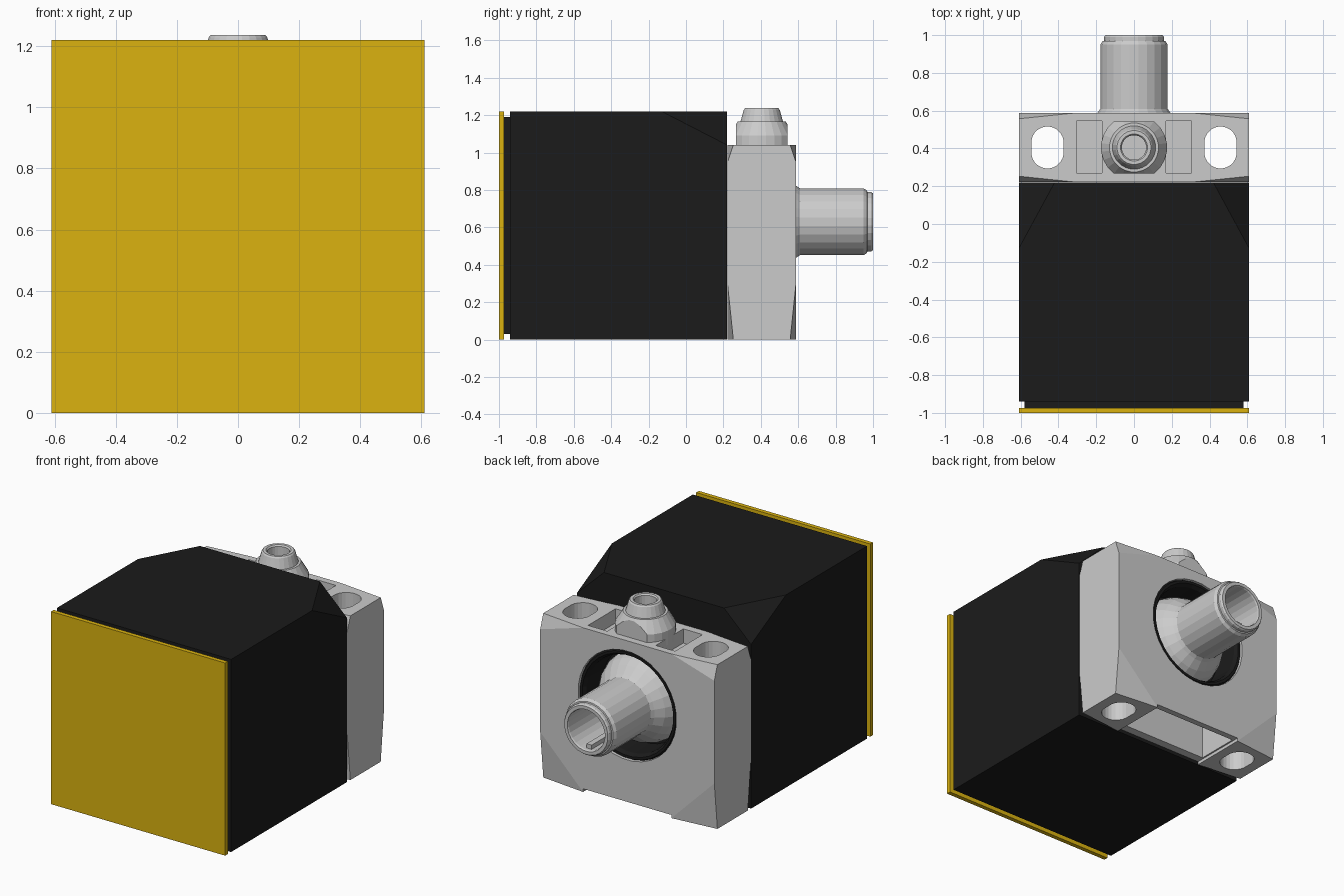
import bpy, bmesh
from math import cos, sin, pi
from itertools import product

if "Cube" in bpy.data.objects:
    bpy.data.objects.remove(bpy.data.objects["Cube"])


def material(name, rgb):
    m = bpy.data.materials.new(name)
    m.diffuse_color = (*rgb, 1)
    m.use_nodes = True
    m.node_tree.nodes["Principled BSDF"].inputs["Base Color"].default_value = m.diffuse_color
    return m


BLACK = material("black plastic", (0.011, 0.011, 0.011))
YELLOW = material("yellow plastic", (0.71, 0.45, 0.005))


def finish(name, bm, mat=None):
    bmesh.ops.recalc_face_normals(bm, faces=bm.faces)
    me = bpy.data.meshes.new(name)
    bm.to_mesh(me)
    bm.free()
    ob = bpy.data.objects.new(name, me)
    bpy.context.collection.objects.link(ob)
    if mat:
        me.materials.append(mat)
    return ob


def hull(name, points, mat=None):
    """Convex solid around a set of points."""
    bm = bmesh.new()
    for p in points:
        bm.verts.new(p)
    bmesh.ops.convex_hull(bm, input=bm.verts)
    bmesh.ops.dissolve_limit(bm, angle_limit=0.002, verts=bm.verts, edges=bm.edges)
    return finish(name, bm, mat)


def box(name, x, y, z, mat=None):
    return hull(name, product(x, y, z), mat)


def revolve(name, profile, axis, center, n=24, mat=None):
    """Turn (radius, position) pairs about the y or z axis; ends are closed."""
    bm = bmesh.new()
    rings = []
    for r, h in profile:
        ring = []
        for i in range(n):
            a = 2 * pi * (i + 0.5) / n
            u, v = r * cos(a), r * sin(a)
            ring.append(bm.verts.new((u, h, center + v) if axis == 'y' else (u, center + v, h)))
        rings.append(ring)
    for a, b in zip(rings, rings[1:]):
        for i in range(n):
            j = (i + 1) % n
            bm.faces.new((a[i], a[j], b[j], b[i]))
    bm.faces.new(rings[0])
    bm.faces.new(rings[-1])
    return finish(name, bm, mat)


def boolean(ob, cutter, op='DIFFERENCE'):
    mod = ob.modifiers.new("cut", 'BOOLEAN')
    mod.operation, mod.solver, mod.object = op, 'EXACT', cutter
    bpy.context.view_layer.objects.active = ob
    bpy.ops.object.modifier_apply(modifier=mod.name)
    bpy.data.objects.remove(cutter)


W = 0.61   # half width
CY = 0.405  # bracket centre in y
CZ = 0.63  # connector height

# Sensing face and its recessed joint
box("front_plate", (-W, W), (-1, -0.973), (0, 1.22), YELLOW)
box("joint_lip", (-0.58, 0.58), (-0.973, -0.935), (0.03, 1.19), BLACK)

# Main housing, upper rear corners cut off
pts = list(product((-W, W), (-0.94,), (0, 1.22)))
for s in (-1, 1):
    pts += [(s * W, 0.22, 0), (s * W, -0.13, 1.22), (s * 0.42, 0.22, 1.22), (s * W, 0.22, 1.04)]
hull("housing", pts, BLACK)

# Mounting bracket with all eight corners shaved
pts = []
for sx, sy in product((-1, 1), (-1, 1)):
    face, edge = CY + sy * 0.183, CY + sy * 0.152
    for z, zc in ((0, 0.3), (1.04, 0.95)):
        pts += [(sx * W, edge, z), (sx * 0.31, face, z), (sx * W, face, zc)]
bracket = hull("mounting_bracket", pts)
for s in (-1, 1):
    # slotted screw holes
    slot = []
    for i in range(24):
        a = 2 * pi * (i + 0.5) / 24
        dy = 0.025 if sin(a) > 0 else -0.025
        slot += [(s * 0.458 + 0.086 * cos(a), CY + dy + 0.086 * sin(a), z) for z in (-0.1, 1.2)]
    boolean(bracket, hull("slot_cutter", slot))
    # top pockets
    boolean(bracket, box("pocket_cutter", sorted((s * 0.17, s * 0.305)), (0.27, 0.545), (0.95, 1.2)))
# underside notch and recess, round connector opening
boolean(bracket, box("notch_cutter", (-0.31, 0.31), (0.1, 0.7), (-0.1, 0.02)))
boolean(bracket, box("recess_cutter", (-0.3, 0.3), (0.275, 0.55), (-0.1, 0.24)))
boolean(bracket, revolve("opening_cutter", [(0.345, 0.34), (0.345, 0.7)], 'y', CZ, 32))

# Dark liner inside the connector opening
revolve("opening_liner", [(0.343, 0.345), (0.343, 0.57), (0.335, 0.583), (0.32, 0.583),
                          (0.305, 0.56), (0.30, 0.41)], 'y', CZ, 32, BLACK)

# Swivelling connector: domed base, barrel, hollow end
revolve("connector", [(0.285, 0.405), (0.28, 0.45), (0.262, 0.50), (0.235, 0.545), (0.193, 0.59),
                      (0.18, 0.61), (0.18, 0.95), (0.168, 0.968), (0.16, 0.97), (0.16, 0.99),
                      (0.153, 1.0), (0.132, 1.0), (0.128, 0.99), (0.128, 0.70)], 'y', CZ)
box("connector_key", (-0.018, 0.018), (0.70, 0.97), (CZ - 0.127, CZ - 0.10))

# Clamping boss with two flats, and the hollow screw head above it
boss = revolve("clamp_boss", [(0.175, 1.0), (0.175, 1.09), (0.13, 1.165)], 'z', CY)
boolean(boss, box("flat_cutter", (-0.3, 0.3), (CY - 0.138, CY + 0.138), (0.9, 1.3)), 'INTERSECT')
revolve("clamp_screw", [(0.115, 1.15), (0.115, 1.165), (0.097, 1.228), (0.09, 1.237),
                        (0.072, 1.237), (0.065, 1.228), (0.065, 1.17)], 'z', CY)
